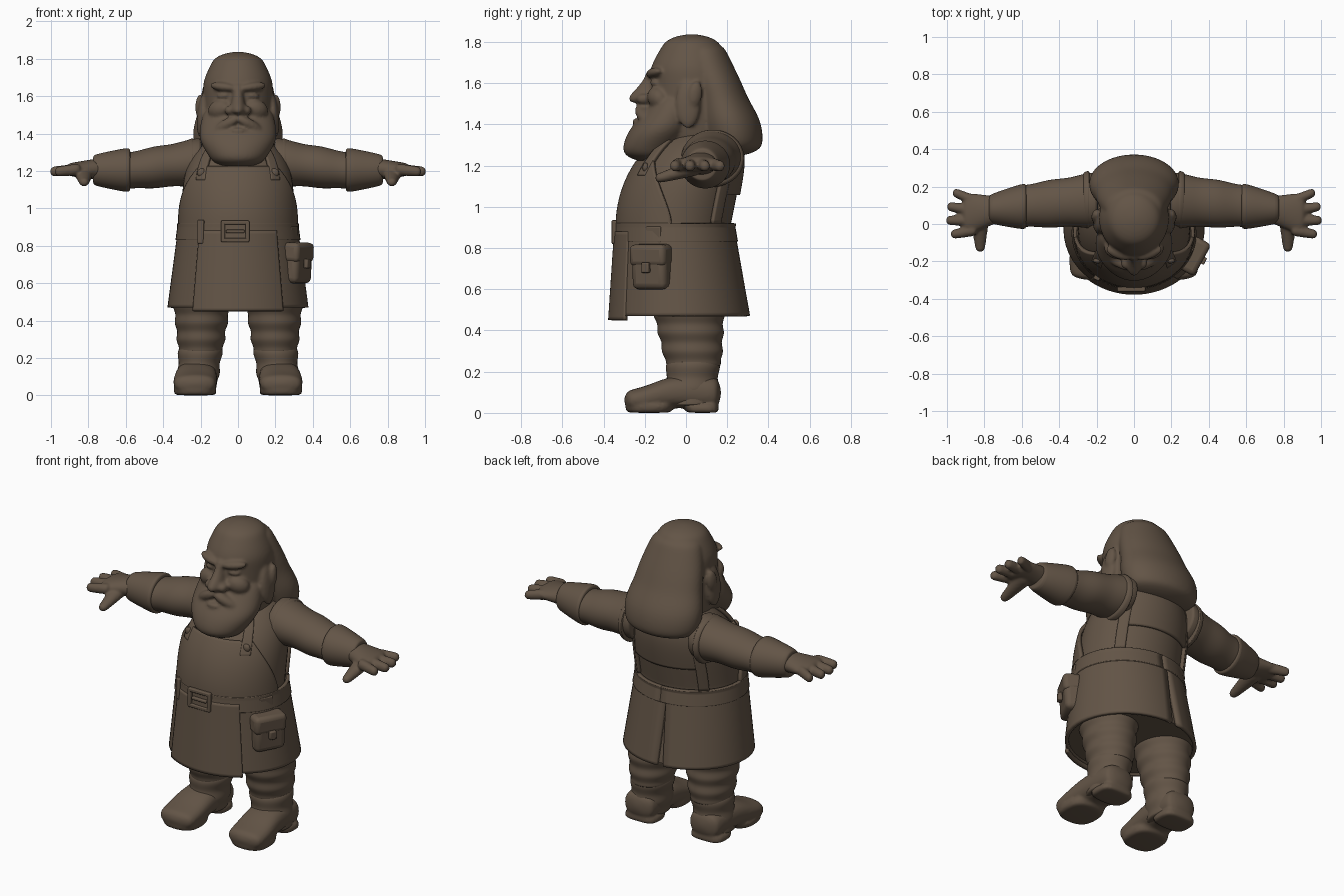
import bpy
import bmesh
from math import sin, cos, pi, tau, sqrt, copysign, radians
from mathutils import Vector, Euler

if "Cube" in bpy.data.objects:
    bpy.data.objects.remove(bpy.data.objects["Cube"])

clay = bpy.data.materials.new("brown_clay")
clay.use_nodes = True
clay.diffuse_color = (.125, .09, .062, 1)
clay.node_tree.nodes["Principled BSDF"].inputs["Base Color"].default_value = clay.diffuse_color

def finish(bm, name, mirror=False, subsurf=False, thickness=0, bevel=0):
    """Turn a bmesh into a smooth shaded object with its modifiers."""
    bmesh.ops.recalc_face_normals(bm, faces=bm.faces)
    mesh = bpy.data.meshes.new(name)
    bm.to_mesh(mesh)
    bm.free()
    mesh.materials.append(clay)
    part = bpy.data.objects.new(name, mesh)
    bpy.context.collection.objects.link(part)
    bpy.ops.object.select_all(action='DESELECT')
    part.select_set(True)
    bpy.context.view_layer.objects.active = part
    bpy.ops.object.shade_smooth_by_angle(angle=radians(45))
    if thickness:
        solidify = part.modifiers.new("thickness", 'SOLIDIFY')
        solidify.thickness, solidify.offset = thickness, 0
    if bevel:
        rounding = part.modifiers.new("rounding", 'BEVEL')
        rounding.width, rounding.segments = bevel, 3
    if subsurf:
        smooth = part.modifiers.new("smooth", 'SUBSURF')
        smooth.levels = smooth.render_levels = 2
    if mirror:
        part.modifiers.new("mirror", 'MIRROR')
    return part

def blend(name, parts, voxel, passes):
    """Melt overlapping parts into one soft sculpted surface."""
    bpy.ops.object.select_all(action='DESELECT')
    for part in parts:
        part.select_set(True)
    bpy.context.view_layer.objects.active = parts[0]
    bpy.ops.object.convert(target='MESH')
    bpy.ops.object.join()
    whole = bpy.context.view_layer.objects.active
    whole.name = name
    remesh = whole.modifiers.new("melt", 'REMESH')
    remesh.mode, remesh.voxel_size, remesh.use_smooth_shade = 'VOXEL', voxel, True
    soften = whole.modifiers.new("soften", 'SMOOTH')
    soften.factor, soften.iterations = .5, passes

def skin(bm, rows, closed):
    """Fill quads between neighbouring rows of vertices."""
    for low, high in zip(rows, rows[1:]):
        for i in range(0 if closed else 1, len(low)):
            bm.faces.new((low[i - 1], low[i], high[i], high[i - 1]))

def loft(name, axis, rings, dome, mirror=False, power=1.0):
    """Rings (position, low, high, low, high) along an axis, closed by rounded ends."""
    def rounded_end(ring, direction):
        position, *extents = ring
        for angle in (pi / 6, pi / 3, pi * .47):
            pairs = zip(extents[::2], extents[1::2])
            shrunk = [(a + b) / 2 + side * (b - a) / 2 * cos(angle) for a, b in pairs for side in (-1, 1)]
            yield (position + direction * dome * sin(angle), *shrunk)

    way = copysign(1, rings[-1][0] - rings[0][0])
    start = list(rounded_end(rings[0], -way))[::-1]
    bm = bmesh.new()
    rows = []
    sides = 16
    for position, a, b, c, d in start + list(rings) + list(rounded_end(rings[-1], way)):
        row = []
        for i in range(sides):
            u, v = cos(tau * i / sides), sin(tau * i / sides)
            u, v = copysign(abs(u) ** power, u), copysign(abs(v) ** power, v)
            point = [(a + b + u * (b - a)) / 2, (c + d + v * (d - c)) / 2]
            point.insert("xyz".index(axis), position)
            row.append(bm.verts.new(point))
        rows.append(row)
    skin(bm, rows, closed=True)
    bm.faces.new(rows[0])
    bm.faces.new(rows[-1])
    return finish(bm, name, mirror, subsurf=True)

def taper(name, axis, start, end, near, far, dome=.01, folds=0, depth=.006, power=1.0):
    """A mirrored tube running evenly from one section to another, with cloth folds."""
    steps = max(2, folds * 4)
    rings = []
    for i in range(steps + 1):
        t = i / steps
        a, b, c, d = (p + (q - p) * t for p, q in zip(near, far))
        bulge = depth * sin(tau * folds * t)
        rings.append((start + (end - start) * t, a - bulge, b + bulge, c - bulge, d + bulge))
    return loft(name, axis, rings, dome, True, power)

def place(bm, location, size, turn):
    for vert in bm.verts:
        vert.co = Vector(a * b for a, b in zip(vert.co, size))
        vert.co.rotate(Euler(turn))
        vert.co += Vector(location)

def blob(name, location, size, turn=(0, 0, 0), mirror=True):
    bm = bmesh.new()
    bmesh.ops.create_uvsphere(bm, u_segments=20, v_segments=12, radius=1)
    place(bm, location, size, turn)
    return finish(bm, name, mirror)

def box(name, location, size, turn=(0, 0, 0), bevel=.006):
    bm = bmesh.new()
    bmesh.ops.create_cube(bm, size=1)
    place(bm, location, size, turn)
    finish(bm, name, bevel=bevel)

def on_body(z, angle, lift=0):
    """Point on the body: a flared skirt below the waist, a barrel chest above it."""
    waist = .9
    if z < waist:
        flare = (waist - z) / waist * 2
        half, front, back = .31 + .06 * flare, -.33 - .03 * flare, .225 + .08 * flare
    else:
        rise = min(1, (z - waist) * 2)
        half = .31 * sqrt(1 - rise ** 4)
        front = .1 - .43 * sqrt(1 - rise ** 2)
        back = .1 + (.125 + .1 * rise) * sqrt(1 - rise ** 5)
    middle, depth = (front + back) / 2, (back - front) / 2
    return Vector(((half + lift) * sin(angle), middle - (depth + lift) * cos(angle), z))

def cloth(name, bottom, top, left, right, lift, thickness=.02, columns=48, mirror=False):
    """A sheet laid on the body; its side edges are angles that depend on height."""
    bm = bmesh.new()
    rows = []
    steps = 24
    for j in range(steps + 1):
        z = bottom + (top - bottom) * j / steps
        a, b = left(z), right(z)
        rows.append([bm.verts.new(on_body(z, a + (b - a) * i / columns, lift)) for i in range(columns + 1)])
    skin(bm, rows, closed=False)
    if not thickness:
        bmesh.ops.remove_doubles(bm, verts=bm.verts, dist=.0005)
        bmesh.ops.holes_fill(bm, edges=bm.edges)
    finish(bm, name, mirror, thickness=thickness)

def fixed(angle):
    return lambda z: angle

# Torso, split coat skirt, apron and straps
def slit(z):
    return .14 * max(0, .86 - z)

def bib_edge(z):
    return 1.5 - .7 * max(0, (z - .92) / .3) ** 1.4

cloth("torso", .48, 1.4, fixed(-pi), fixed(pi), -.01, thickness=0)
cloth("coat_skirt", .47, .87, lambda z: slit(z) + .1 - pi, lambda z: pi + .1 - slit(z), 0)
cloth("apron_skirt", .45, .88, fixed(-.68), fixed(.68), .008)
cloth("apron_bib", .9, 1.22, lambda z: -bib_edge(z), bib_edge, .002)
cloth("vest_back", 1.06, 1.34, fixed(pi - .75), fixed(pi + .75), -.004)
cloth("back_strap", .92, 1.34, fixed(pi - .9), fixed(pi - .7), 0, columns=6, mirror=True)
cloth("front_strap", 1.15, 1.34, fixed(.6), fixed(.8), .005, columns=6, mirror=True)
cloth("belt", .83, .92, fixed(-pi), fixed(pi), .005)
blob("strap_button", on_body(1.19, .7, .01), (.024, .015, .024))

# Belt buckle
buckle = Vector((-.015, -.348, .877))
for side in (-1, 1):
    box("buckle_bar", buckle + Vector((0, 0, side * .047)), (.15, .025, .022))
    box("buckle_side", buckle + Vector((side * .065, 0, 0)), (.022, .025, .11))
box("buckle_tongue", buckle, (.1, .025, .018))
box("belt_loop", on_body(.875, -.65, .008), (.035, .04, .125), (0, 0, -.45))

# Hip pouch
tilt = (0, .05, -.5)
box("pouch", (.315, -.165, .695), (.1, .185, .19), tilt, bevel=.03)
box("pouch_flap", (.32, -.17, .765), (.105, .195, .105), tilt, bevel=.025)
box("pouch_clasp", (.37, -.195, .705), (.025, .04, .05), tilt)
box("pouch_loop", (.285, -.15, .84), (.04, .08, .13), tilt)

# Sleeves
taper("sleeve", 'x', .2, .6, (-.02, .28, 1.12, 1.38), (-.02, .21, 1.1, 1.3), folds=2, depth=.004)
taper("armhole_rim", 'x', .24, .27, (-.03, .29, 1.09, 1.38), (-.02, .28, 1.1, 1.37))
taper("sleeve_cuff", 'x', .58, .77, (-.035, .225, 1.08, 1.33), (0, .16, 1.12, 1.29), dome=.008)

# Hands: fingers fan out from the palm
hand = [taper("palm", 'x', .74, .89, (0, .15, 1.15, 1.27), (-.06, .17, 1.17, 1.245), dome=.03)]
for finger, reach in enumerate((.965, .995, 1, .975)):
    root, tip = .125 - .053 * finger, .165 - .073 * finger
    hand.append(taper("finger", 'x', .86, reach - .015, (root - .032, root + .032, 1.175, 1.24),
                      (tip - .026, tip + .026, 1.17, 1.225), dome=.02))
hand.append(taper("thumb", 'y', .05, -.125, (.77, .88, 1.15, 1.24), (.795, .85, 1.115, 1.165), dome=.025))
blend("hands", hand, voxel=.008, passes=3)

# Legs and boots
taper("trouser_leg", 'z', .5, .23, (.035, .35, -.165, .19), (.08, .32, -.1, .175), folds=3)
taper("boot_shaft", 'z', .25, .04, (.08, .32, -.095, .165), (.11, .33, -.11, .155), folds=2)
boot = [loft("boot_foot", 'y', [(-.26, .115, .345, .01, .115), (-.18, .11, .35, .01, .135),
                                (-.06, .11, .335, .025, .19), (.13, .115, .325, .015, .18)], .04, True, .8)]
boot.append(taper("boot_sole", 'z', .004, .04, (.12, .34, -.29, -.07), (.11, .35, -.3, -.05), .004, power=.75))
boot.append(taper("boot_heel", 'z', .004, .04, (.115, .33, 0, .16), (.115, .33, -.02, .16), .004, power=.6))
blend("boots", boot, voxel=.01, passes=2)

# Head, hair and beard: rows of height, half width, front and back
def head_part(name, rows, dome):
    return loft(name, 'z', [(z, -half, half, front, back) for z, half, front, back in rows], dome)

face = [
    head_part("head", [(1.77, .15, -.125, .18), (1.68, .192, -.18, .23), (1.62, .192, -.175, .24),
                       (1.45, .19, -.185, .25), (1.32, .17, -.15, .25)], dome=.068),
    head_part("hair", [(1.74, .165, -.03, .205), (1.6, .207, .01, .275), (1.52, .215, .04, .305),
                       (1.42, .253, .05, .37), (1.31, .24, .08, .38)], dome=.065),
    head_part("beard", [(1.5, .195, -.18, .06), (1.42, .212, -.24, .06), (1.36, .212, -.29, .04),
                        (1.28, .16, -.315, -.03)], dome=.065),
    head_part("nose", [(1.65, .03, -.195, -.1), (1.6, .03, -.215, -.1), (1.55, .042, -.27, -.1),
                       (1.52, .046, -.285, -.1)], dome=.022),
    blob("sideburn", (.19, .01, 1.5), (.028, .06, .12), (0, -.1, 0)),
    blob("ear", (.205, .045, 1.545), (.022, .035, .065), (-.15, 0, .25)),
    blob("nostril", (.045, -.205, 1.523), (.026, .036, .026)),
    blob("brow", (.08, -.155, 1.65), (.075, .032, .024), (0, -.12, .35)),
    blob("closed_eye", (.078, -.15, 1.602), (.036, .022, .018), (0, .1, .35)),
    blob("cheek", (.1, -.14, 1.53), (.065, .045, .05), (0, .3, .45)),
    blob("moustache", (.065, -.205, 1.445), (.085, .035, .03), (0, .5, .4)),
    blob("lower_lip", (0, -.235, 1.415), (.045, .025, .016), mirror=False)]
blend("bearded_head", face, voxel=.009, passes=4)
